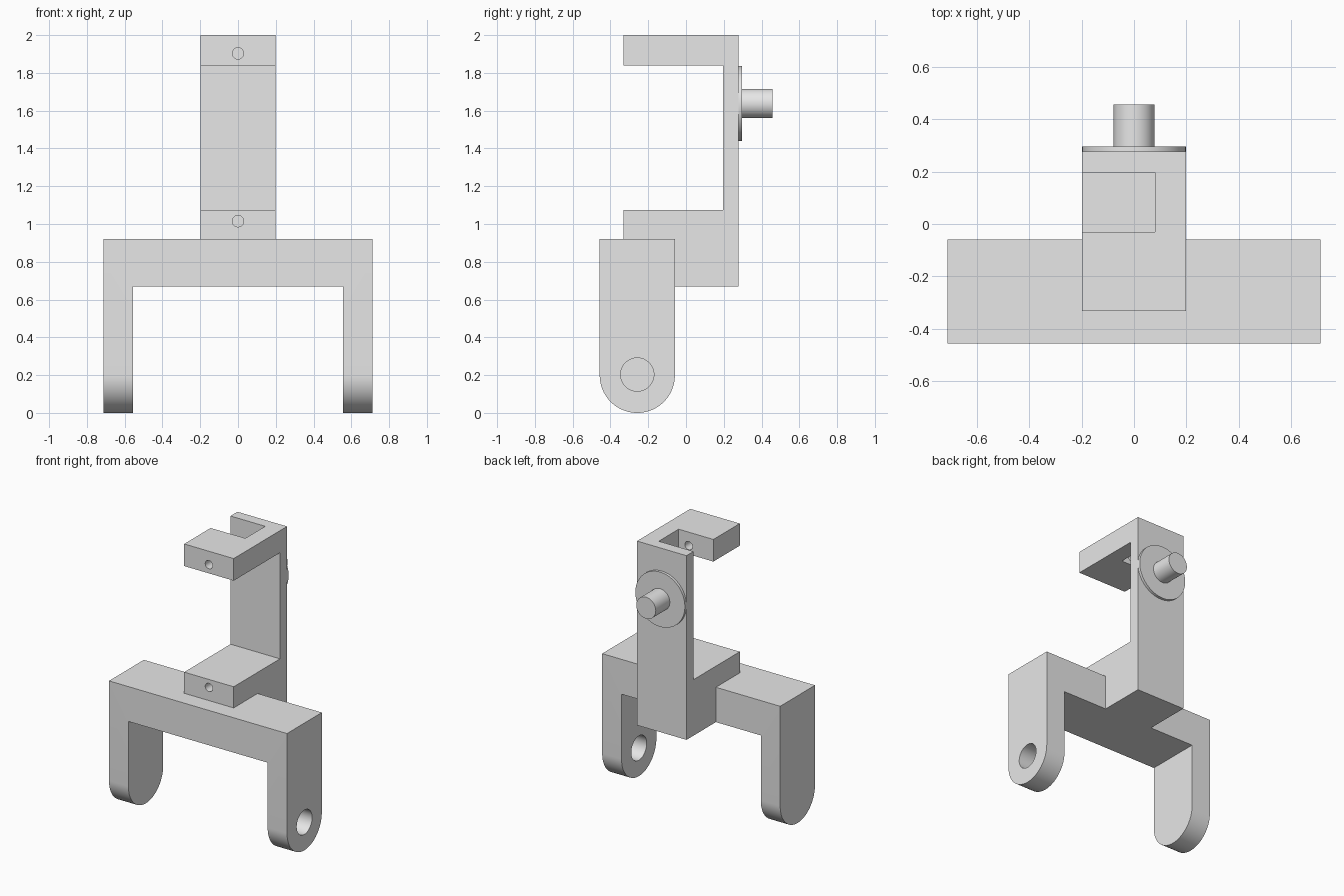
import bpy, bmesh, math
from mathutils import Matrix, Vector

if "Cube" in bpy.data.objects:
    bpy.data.objects.remove(bpy.data.objects["Cube"], do_unlink=True)

GREY = (0.8, 0.8, 0.8, 1.0)
grey = bpy.data.materials.new("plain grey")
grey.use_nodes = True
grey.diffuse_color = GREY
grey.node_tree.nodes["Principled BSDF"].inputs["Base Color"].default_value = GREY


def finish(name, bm):
    bmesh.ops.recalc_face_normals(bm, faces=bm.faces)
    mesh = bpy.data.meshes.new(name)
    bm.to_mesh(mesh)
    bm.free()
    mesh.materials.append(grey)
    obj = bpy.data.objects.new(name, mesh)
    bpy.context.collection.objects.link(obj)
    return obj


def extrude(name, points, axis, start, end):
    """Extrude a flat outline along x (outline in y, z) or y (outline in x, z)."""
    place = (lambda u, v: (start, u, v)) if axis == "X" else (lambda u, v: (u, start, v))
    step = Vector((end - start, 0, 0) if axis == "X" else (0, end - start, 0))
    bm = bmesh.new()
    face = bm.faces.new([bm.verts.new(place(u, v)) for u, v in points])
    grown = bmesh.ops.extrude_face_region(bm, geom=[face])["geom"]
    moved = [g for g in grown if isinstance(g, bmesh.types.BMVert)]
    bmesh.ops.translate(bm, verts=moved, vec=step)
    return finish(name, bm)


def arc(u, v, radius, first, last, count):
    angles = [math.radians(first + (last - first) * i / count) for i in range(count + 1)]
    return [(u + radius * math.cos(a), v + radius * math.sin(a)) for a in angles]


def rod(name, axis, u, v, radius, start, end):
    return extrude(name, arc(u, v, radius, 0, 360, 64)[:-1], axis, start, end)


def cut(target, tool, operation="DIFFERENCE"):
    """Apply a boolean, then remove the helper."""
    mod = target.modifiers.new("cut", "BOOLEAN")
    mod.operation, mod.solver, mod.object = operation, "EXACT", tool
    tool.hide_render = True
    bpy.context.view_layer.objects.active = target
    bpy.ops.object.modifier_apply(modifier=mod.name)
    bpy.data.objects.remove(tool, do_unlink=True)


# Fork: U-shaped front outline trimmed by a side outline with rounded feet
W, INNER, BAR, TOP = 0.712, 0.557, 0.668, 0.92
FRONT, BACK, R = -0.457, -0.059, 0.199
MID = (FRONT + BACK) / 2
fork = extrude("fork", [(-W, -0.1), (-W, TOP), (W, TOP), (W, -0.1),
                        (INNER, -0.1), (INNER, BAR), (-INNER, BAR), (-INNER, -0.1)],
               "Y", FRONT - 0.1, BACK + 0.1)
side = [(BACK, 1.1), (FRONT, 1.1)] + arc(MID, R, R, 180, 360, 40)
cut(fork, extrude("fork_side", side, "X", -1, 1), "INTERSECT")
# Pivot hole through the left leg only
cut(fork, rod("pivot_cutter", "X", MID, 0.203, 0.088, 0.4, 0.9))

# Upright bracket: C-shaped side outline with its lower block resting on the fork
ARM, PLATE, REAR = -0.332, 0.197, 0.277
bracket = extrude("bracket", [(BACK, BAR), (REAR, BAR), (REAR, 2), (ARM, 2), (ARM, 1.84),
                              (PLATE, 1.84), (PLATE, 1.073), (ARM, 1.073),
                              (ARM, TOP), (BACK, TOP)], "X", -0.198, 0.198)
# Slot in the upper arm, open on the right side
slot = [(-0.4, 1.7), (0.08, 1.7), (0.08, 2.1), (-0.4, 2.1)]
cut(bracket, extrude("slot_cutter", slot, "Y", -0.03, PLATE))
# Small pin holes in the arm ends
for z in (1.903, 1.015):
    cut(bracket, rod("pin_cutter", "Y", 0, z, 0.03, -0.5, 0.0))

# Round flange and stub shaft on the back
flange = rod("flange", "Y", 0, 1.638, 0.198, REAR, 0.296)
shaft = rod("shaft", "Y", 0, 1.638, 0.078, 0.296, 0.457)

# Smooth the round surfaces, keep the corners sharp
for obj in (fork, bracket, flange, shaft):
    bpy.ops.object.select_all(action="DESELECT")
    obj.select_set(True)
    bpy.context.view_layer.objects.active = obj
    bpy.ops.object.shade_smooth_by_angle(angle=math.radians(30))
